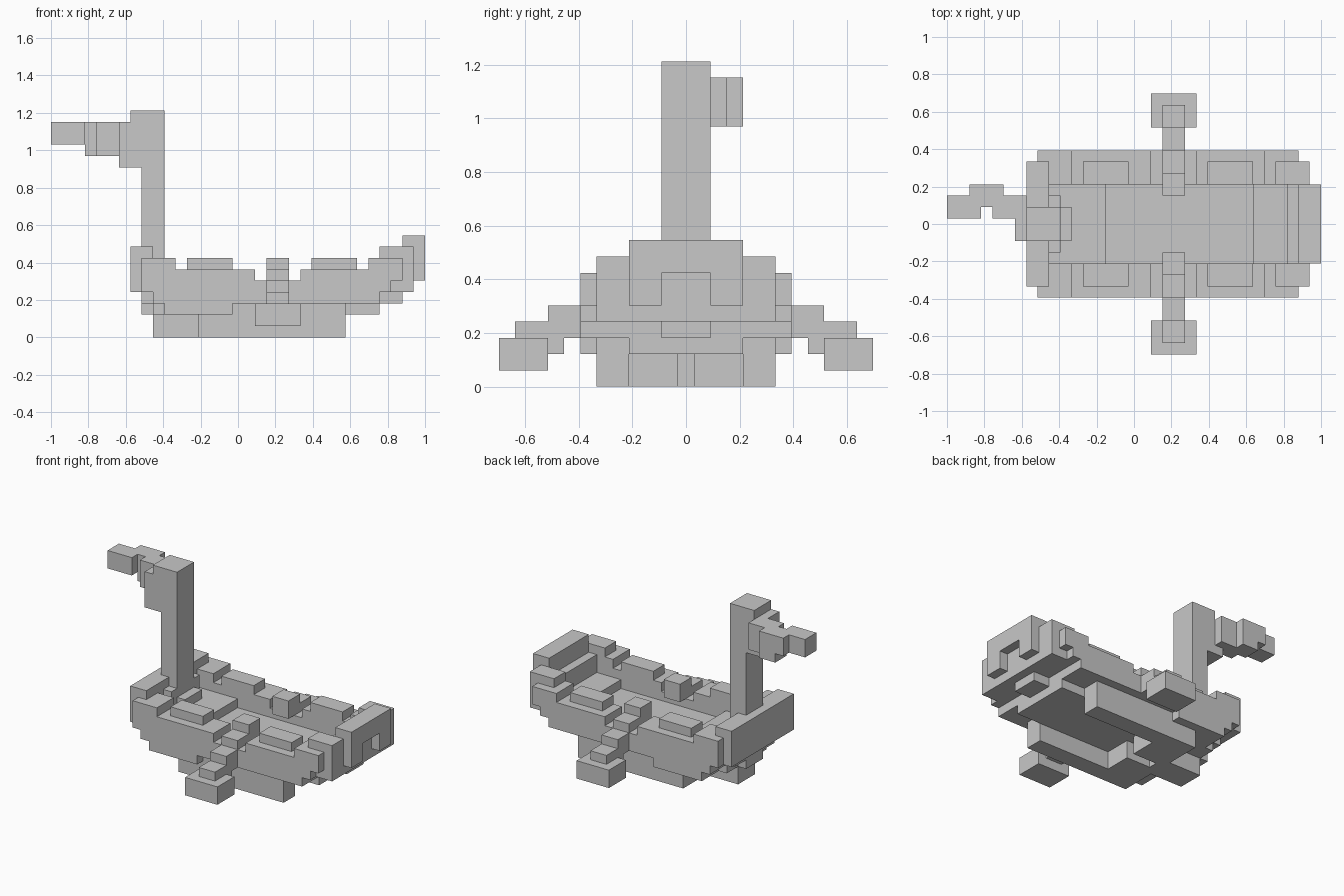
import bpy, bmesh

cube = bpy.data.objects.get("Cube")
if cube:
    bpy.data.objects.remove(cube, do_unlink=True)

U = 2 / 33            # size of one block
CX, CY = 16.5, 11.5   # block coordinates of the middle

grey = bpy.data.materials.new("plain_grey")
grey.use_nodes = True
colour = (0.58, 0.58, 0.58, 1)
grey.diffuse_color = colour
grey.node_tree.nodes["Principled BSDF"].inputs["Base Color"].default_value = colour


def blocks(name, *boxes, mirror=False):
    """One object from boxes given as x, y and z ranges in blocks."""
    bm = bmesh.new()
    for xs, ys, zs in boxes:
        sides = [ys]
        if mirror:
            sides.append((2 * CY - ys[1], 2 * CY - ys[0]))
        for y in sides:
            lo = ((xs[0] - CX) * U, (y[0] - CY) * U, zs[0] * U)
            hi = ((xs[1] - CX) * U, (y[1] - CY) * U, zs[1] * U)
            for v in bmesh.ops.create_cube(bm, size=1)["verts"]:
                v.co = [hi[i] if v.co[i] > 0 else lo[i] for i in range(3)]
    mesh = bpy.data.meshes.new(name)
    bm.to_mesh(mesh)
    bm.free()
    mesh.materials.append(grey)
    obj = bpy.data.objects.new(name, mesh)
    bpy.context.collection.objects.link(obj)
    return obj


# Underside: two runners, cross blocks with a slot, and a narrow front keel
blocks("runners", ((13, 26), (15, 17), (0, 2)), mirror=True)
blocks("cross_blocks", ((13, 17), (12, 15), (0, 2)), mirror=True)
blocks("front_keel", ((9, 14), (10, 13), (0, 2)))

# Hull bottom, rounded in steps towards both ends
blocks("hull_bottom", ((8, 9), (10, 13), (2, 3)), ((9, 29), (8, 15), (2, 3)),
       ((10, 26), (6, 17), (2, 3)))
blocks("bottom_ledges", ((10, 16), (17, 18), (2, 3)), mirror=True)
blocks("hull_floor", ((8, 9), (8, 15), (3, 4)), ((9, 29), (6, 17), (3, 4)),
       ((29, 31), (10, 13), (3, 4)))
blocks("inner_steps", ((9, 14), (8, 15), (4, 5)), ((27, 30), (8, 15), (4, 5)))

# Side walls, inner layer and stepped outer skin
SECTIONS = [((8, 11), 7), ((11, 18), 6), ((18, 22), 5), ((22, 28), 6), ((28, 31), 7)]
blocks("inner_walls", *[(x, (15, 17), (4, top)) for x, top in SECTIONS], mirror=True)
skin = [(x, (17, 18), (5, top)) for x, top in SECTIONS if top > 5]
skin += [((8, 30), (17, 18), (4, 5)), ((9, 29), (17, 18), (3, 4))]
blocks("outer_walls", *skin, mirror=True)
blocks("rail_caps", ((12, 16), (15, 17), (6, 7)), ((23, 27), (15, 17), (6, 7)), mirror=True)

# Bow wall and the steps behind it
blocks("bow_wall", ((7, 9), (6, 17), (4, 8)))
blocks("neck_base", ((9, 10), (9, 14), (5, 7)), ((10, 11), (10, 13), (5, 6)))

# Stern with raised corners and notched end plate
blocks("stern_wall", ((30, 31), (8, 15), (4, 7)), ((31, 32), (8, 15), (4, 5)))
blocks("stern_corners", ((29, 32), (15, 17), (4, 8)), mirror=True)
blocks("end_plate", ((31, 33), (13, 15), (5, 9)), mirror=True)
blocks("end_plate_middle", ((31, 33), (10, 13), (7, 9)), ((31, 32), (10, 13), (5, 7)))

# Neck, head and crooked beak
blocks("neck", ((8, 10), (10, 13), (4, 20)))
blocks("head", ((7, 8), (10, 13), (15, 20)), ((6, 7), (10, 13), (15, 19)))
blocks("beak", ((4, 7), (12, 14), (16, 19)), ((3, 5), (13, 15), (16, 19)),
       ((2, 3), (13, 15), (17, 19)), ((0, 3), (12, 14), (17, 19)))

# Oars stepping down and out on both sides
blocks("oar_shafts", ((19, 21), (14, 16), (5, 7)), ((19, 21), (16, 18), (4, 6)),
       ((19, 21), (17, 20), (3, 5)), ((19, 21), (19, 22), (2, 4)), mirror=True)
blocks("oar_blades", ((18, 22), (20, 23), (1, 3)), mirror=True)
